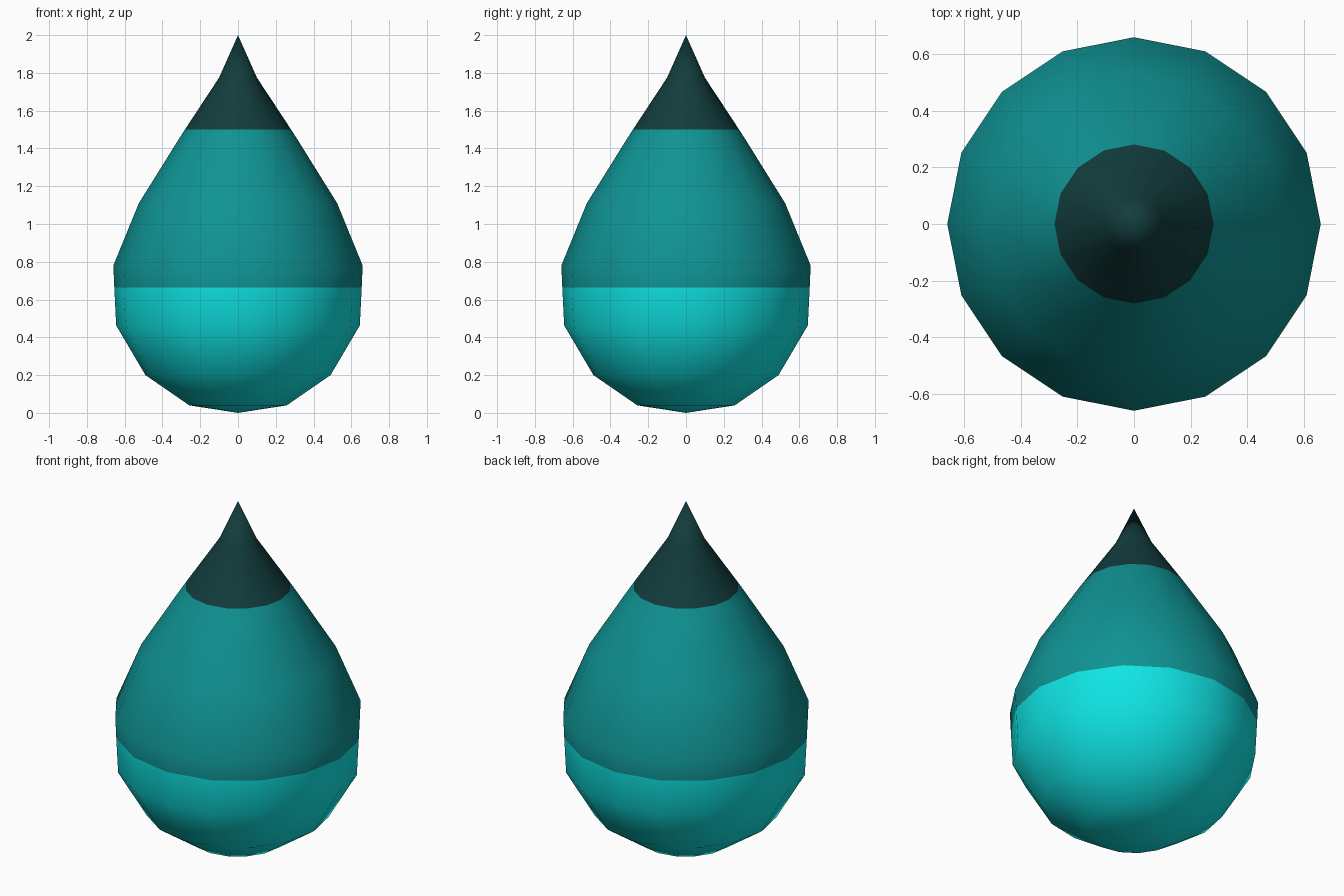
import bpy, bmesh, math

if "Cube" in bpy.data.objects:
    bpy.data.objects.remove(bpy.data.objects["Cube"])

SIDES = 16
# profile of the drop: (radius, height), bottom pole to tip
PROFILE = [(0, 0), (0.258, 0.04), (0.49, 0.2), (0.645, 0.463), (0.655, 0.665),
           (0.66, 0.78), (0.525, 1.11), (0.313, 1.45), (0.281, 1.5),
           (0.1, 1.775), (0, 2.0)]


def material(name, color):
    m = bpy.data.materials.new(name)
    m.diffuse_color = (*color, 1)
    m.use_nodes = True
    m.node_tree.nodes["Principled BSDF"].inputs["Base Color"].default_value = m.diffuse_color
    return m


# lathe the profile around z
bm = bmesh.new()
rings = []
for r, z in PROFILE:
    if r == 0:
        rings.append([bm.verts.new((0, 0, z))] * SIDES)
    else:
        rings.append([bm.verts.new((r * math.cos(math.tau * i / SIDES),
                                    r * math.sin(math.tau * i / SIDES), z))
                      for i in range(SIDES)])
for low, high in zip(rings, rings[1:]):
    for i in range(SIDES):
        j = (i + 1) % SIDES
        corners = list(dict.fromkeys([low[i], low[j], high[j], high[i]]))
        face = bm.faces.new(corners)
        face.smooth = True
        # colour bands by height
        z = face.calc_center_median().z
        face.material_index = 0 if z < 0.665 else 1 if z < 1.5 else 2
bmesh.ops.recalc_face_normals(bm, faces=bm.faces)

mesh = bpy.data.meshes.new("drop_body")
bm.to_mesh(mesh)
bm.free()
for m in (material("bright cyan", (0.005, 0.78, 0.78)),
          material("teal", (0.005, 0.29, 0.295)),
          material("dark teal", (0.006, 0.045, 0.045))):
    mesh.materials.append(m)
drop = bpy.data.objects.new("drop_body", mesh)
bpy.context.collection.objects.link(drop)
